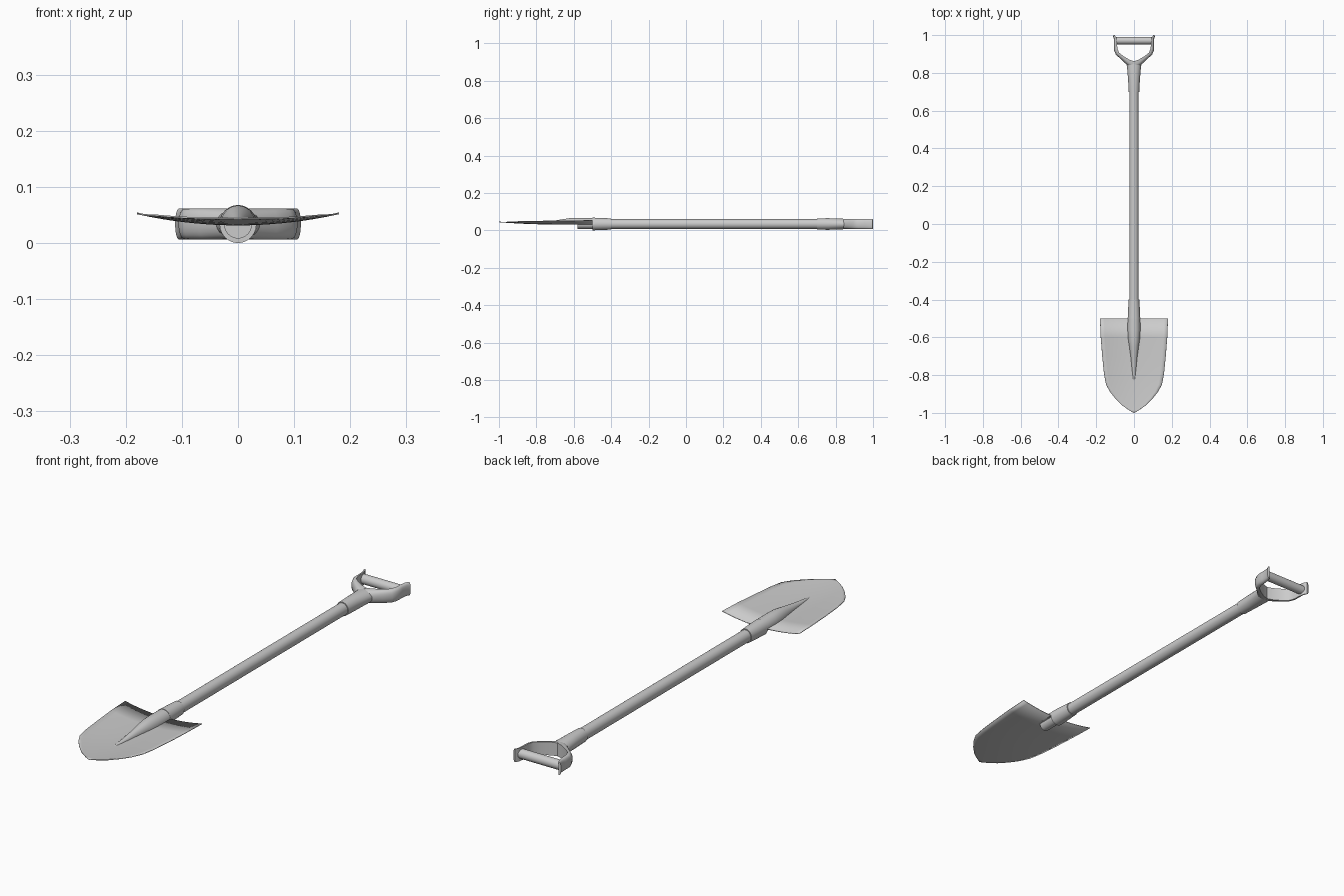
import bpy, bmesh, math
from mathutils import Vector

old = bpy.data.objects.get("Cube")
if old:
    bpy.data.objects.remove(old, do_unlink=True)

AXIS_Z = 0.034   # height of the shaft's centre line
SIDES = 24

grey = bpy.data.materials.new("light_grey")
grey.use_nodes = True
grey.diffuse_color = (0.6, 0.6, 0.6, 1)
grey.node_tree.nodes["Principled BSDF"].inputs["Base Color"].default_value = (0.6, 0.6, 0.6, 1)


def loft(name, rings, closed=True, caps=True, angle=40):
    """Skin a list of equally long point rings."""
    bm = bmesh.new()
    rows = [[bm.verts.new(p) for p in ring] for ring in rings]
    n = len(rows[0])
    for a, b in zip(rows, rows[1:]):
        for i in range(n if closed else n - 1):
            j = (i + 1) % n
            bm.faces.new((a[i], a[j], b[j], b[i]))
    if caps:
        bm.faces.new(rows[0])
        bm.faces.new(rows[-1])
    bmesh.ops.recalc_face_normals(bm, faces=bm.faces)
    mesh = bpy.data.meshes.new(name)
    bm.to_mesh(mesh)
    bm.free()
    obj = bpy.data.objects.new(name, mesh)
    bpy.context.collection.objects.link(obj)
    mesh.materials.append(grey)
    bpy.ops.object.select_all(action='DESELECT')
    obj.select_set(True)
    bpy.context.view_layer.objects.active = obj
    bpy.ops.object.shade_smooth_by_angle(angle=math.radians(angle))
    return obj


def oval(y, rx, rz):
    """Ring around the shaft axis."""
    turns = [2 * math.pi * i / SIDES for i in range(SIDES)]
    return [(rx * math.cos(t), y, AXIS_Z + rz * math.sin(t)) for t in turns]


def dish(x, y):
    """Height of the blade's curved sheet."""
    lift = max(0, (-y - 0.7) / 0.3)
    return 0.033 + 0.02 * (x / 0.18) ** 2 + 0.012 * lift ** 2


# Blade: dished sheet with a pointed outline, given as (y, half width)
outline = [(-0.5, 0.18), (-0.6, 0.176), (-0.7, 0.168), (-0.79, 0.159), (-0.85, 0.148),
           (-0.89, 0.126), (-0.925, 0.098), (-0.96, 0.063), (-0.985, 0.027), (-1, 0.002)]
COLS = 16
grid = []
for y, half in outline:
    xs = [half * (2 * i / COLS - 1) for i in range(COLS + 1)]
    grid.append([(x, y, dish(x, y)) for x in xs])
blade = loft("blade", grid, closed=False, caps=False)
sheet = blade.modifiers.new("thickness", 'SOLIDIFY')
sheet.thickness = 0.003
sheet.offset = 0

# Crest: raised upper half of the socket fading into the blade (y, half width, top)
crest = []
for y, half, top in [(-0.49, 0.033, 0.066), (-0.56, 0.034, 0.067), (-0.61, 0.031, 0.067),
                     (-0.65, 0.025, 0.061), (-0.7, 0.018, 0.053), (-0.76, 0.012, 0.044),
                     (-0.83, 0.004, 0.037)]:
    base = dish(0, y) - 0.001
    arc = [math.pi * i / 14 for i in range(15)]
    crest.append([(half * math.cos(t), y, base + (top - base) * math.sin(t)) for t in arc])
loft("socket_crest", crest)

# Socket sleeve, shaft and collar share one axis
loft("socket_sleeve", [oval(-0.5, 0.033, 0.034), oval(-0.45, 0.031, 0.032),
                       oval(-0.4, 0.028, 0.03)])
loft("shaft", [oval(-0.58, 0.025, 0.026), oval(0.75, 0.025, 0.026)])
loft("handle_collar", [oval(0.7, 0.028, 0.03), oval(0.76, 0.031, 0.031),
                       oval(0.82, 0.036, 0.029), oval(0.86, 0.041, 0.027)])

# Yoke: arm with a flat inner face and rounded outer face, mirrored across x
stations = [((0, 0.862), (0.012, 0.82)), ((0.025, 0.87), (0.04, 0.845)),
            ((0.055, 0.888), (0.07, 0.873)), ((0.08, 0.908), (0.096, 0.897)),
            ((0.088, 0.93), (0.106, 0.92)), ((0.09, 0.96), (0.106, 0.955)),
            ((0.093, 0.985), (0.107, 0.982)), ((0.102, 1.0), (0.112, 0.998))]
arm = []
for inner, outer in stations:
    a, b = Vector(inner), Vector(outer)
    ring = []
    for i in range(13):
        t = math.pi * (i / 12 - 0.5)
        p = a.lerp(b, max(0, math.cos(t)) ** 0.6)
        ring.append((p.x, p.y, AXIS_Z + 0.028 * math.sin(t)))
    arm.append(ring)
yoke = loft("handle_yoke", arm)
yoke.modifiers.new("other_side", 'MIRROR').use_axis[0] = True

# Grip bar between the arms
turns = [2 * math.pi * i / SIDES for i in range(SIDES)]
loft("grip", [[(x, 0.971 + 0.02 * math.cos(t), AXIS_Z + 0.02 * math.sin(t)) for t in turns]
              for x in (-0.096, 0.096)])
